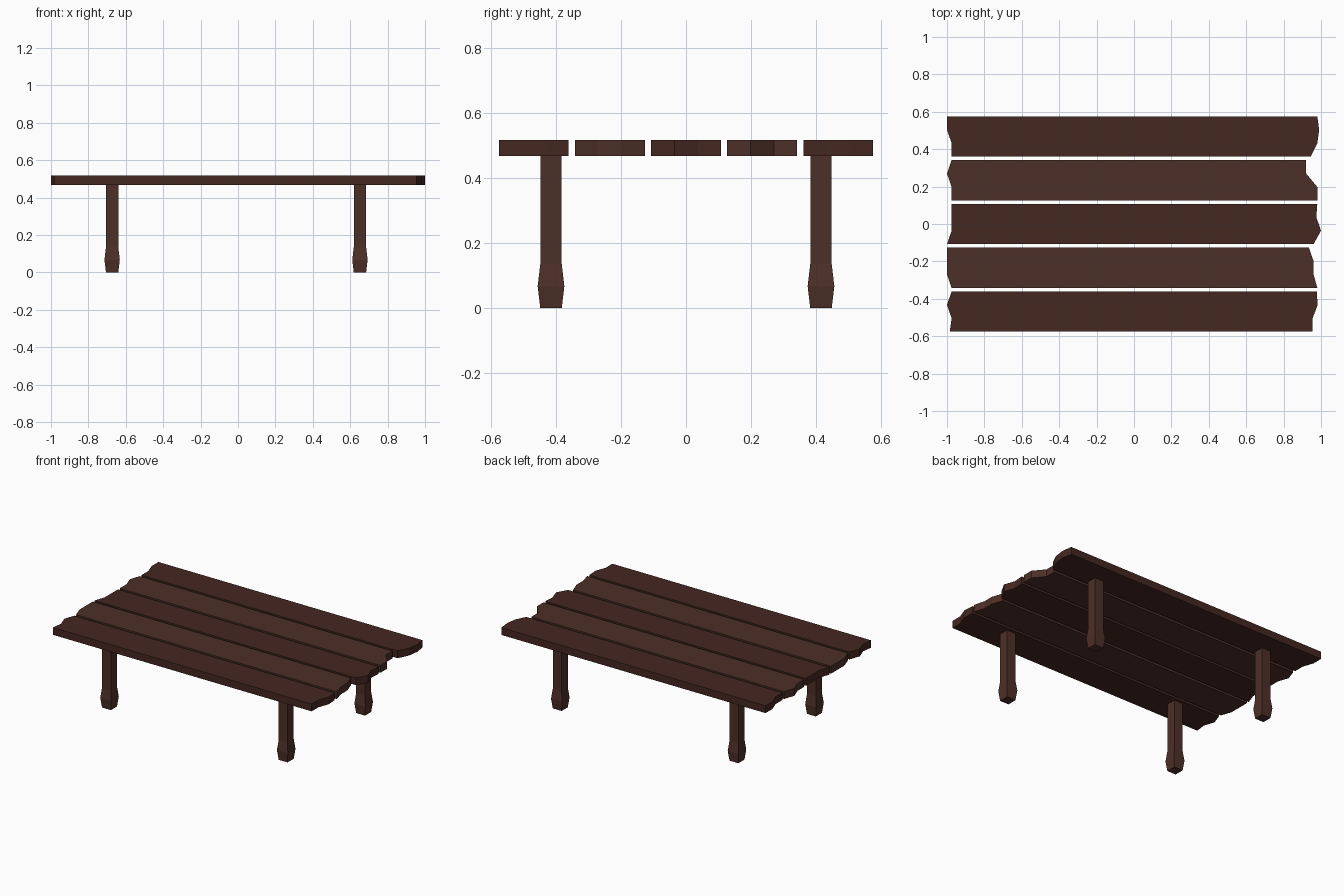
import bpy, bmesh

if "Cube" in bpy.data.objects:
    bpy.data.objects.remove(bpy.data.objects["Cube"])


def material(name, color):
    m = bpy.data.materials.new(name)
    m.diffuse_color = (*color, 1)
    m.use_nodes = True
    m.node_tree.nodes["Principled BSDF"].inputs["Base Color"].default_value = m.diffuse_color
    return m


dark = material("dark_wood", (0.060, 0.021, 0.015))
light = material("light_wood", (0.076, 0.029, 0.021))


def loft(name, rings, mat):
    """Skin a stack of matching vertex rings, capped at both ends."""
    bm = bmesh.new()
    loops = [[bm.verts.new(p) for p in ring] for ring in rings]
    n = len(loops[0])
    for a, b in zip(loops, loops[1:]):
        for i in range(n):
            j = (i + 1) % n
            bm.faces.new((a[i], a[j], b[j], b[i]))
    bm.faces.new(loops[0][::-1])
    bm.faces.new(loops[-1])
    bmesh.ops.recalc_face_normals(bm, faces=bm.faces)
    me = bpy.data.meshes.new(name)
    bm.to_mesh(me)
    bm.free()
    me.materials.append(mat)
    ob = bpy.data.objects.new(name, me)
    bpy.context.collection.objects.link(ob)
    return ob


# Table top planks: ragged left and right end profiles, listed front to back
Z0, Z1, WIDTH, PITCH = 0.467, 0.517, 0.215, 0.234
planks = [
    ((-0.985, -0.975, -1.0, -0.975), (0.955, 0.955, 0.982, 0.977)),
    ((-0.975, -1.0, -1.0, -1.0), (0.98, 0.96, 0.96, 0.935)),
    ((-1.0, -0.975, -0.975, -0.975), (0.96, 1.0, 0.975, 0.98)),
    ((-0.975, -0.975, -1.0, -0.975), (0.98, 0.98, 0.92, 0.92)),
    ((-0.975, -0.975, -1.0, -1.0), (0.945, 0.98, 0.99, 0.98)),
]
for k, (left, right) in enumerate(planks):
    yc = (k - 2) * PITCH
    ys = [yc + WIDTH * (i / 3 - 0.5) for i in range(4)]
    outline = list(zip(left, ys))[::-1] + list(zip(right, ys))
    loft(f"plank_{k + 1}", [[(x, y, z) for x, y in outline] for z in (Z0, Z1)],
         light if k % 2 else dark)

# Square legs with a swollen foot: (height, half width)
profile = [(0, 0.033), (0.067, 0.041), (0.135, 0.033), (Z0, 0.033)]
for side, x in (("left", -0.673), ("right", 0.652)):
    for end, y in (("front", -0.415), ("back", 0.415)):
        rings = [[(x + sx * h, y + sy * h, z)
                  for sx, sy in ((-1, -1), (1, -1), (1, 1), (-1, 1))]
                 for z, h in profile]
        loft(f"{end}_{side}_leg", rings, light)
